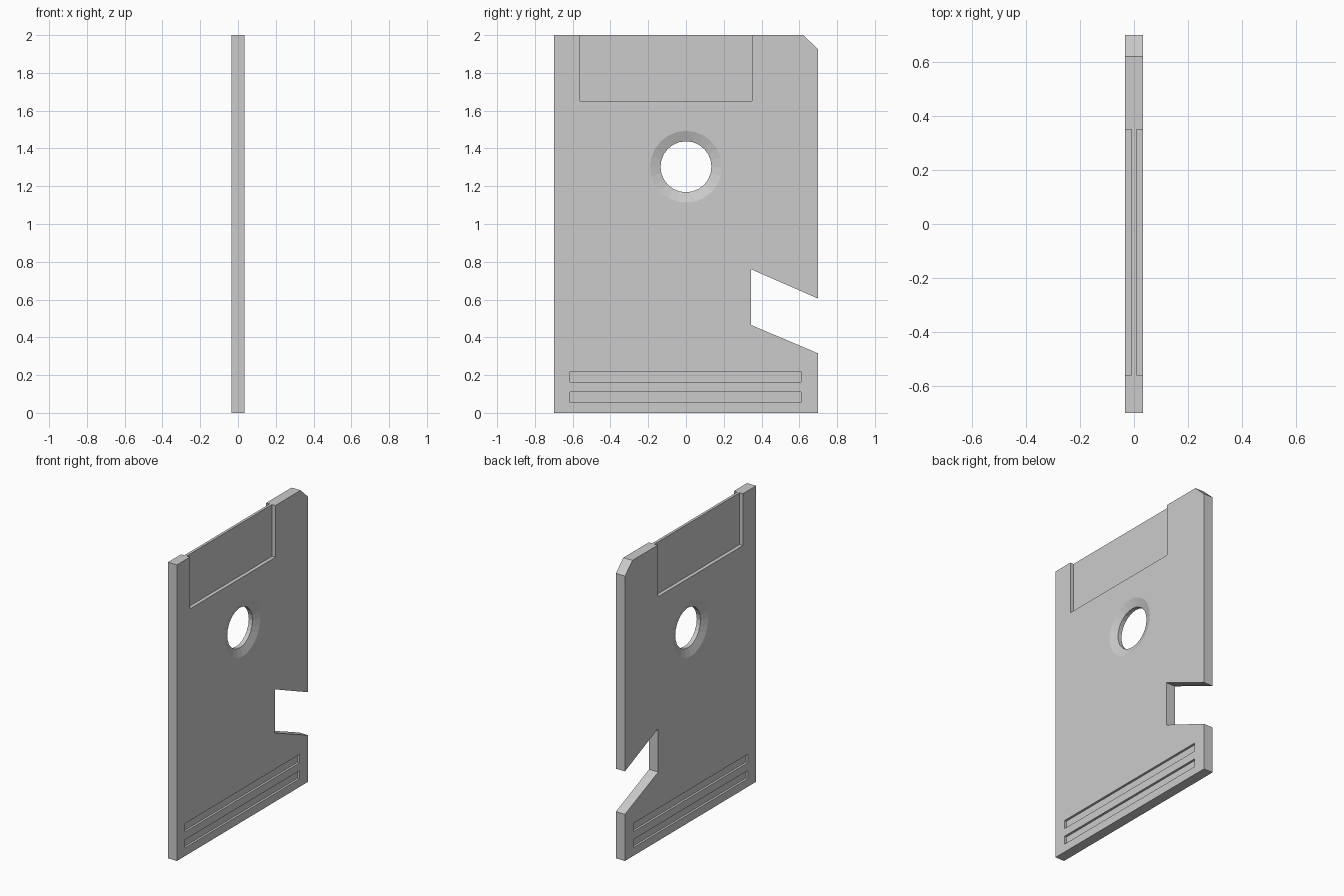
import bpy, bmesh, math

if "Cube" in bpy.data.objects:
    bpy.data.objects.remove(bpy.data.objects["Cube"])

T = 0.034      # half thickness of the plate


def make_object(name, bm):
    bmesh.ops.recalc_face_normals(bm, faces=bm.faces)
    mesh = bpy.data.meshes.new(name)
    bm.to_mesh(mesh)
    bm.free()
    ob = bpy.data.objects.new(name, mesh)
    bpy.context.collection.objects.link(ob)
    return ob


def loft(name, rings):
    """Closed solid through equal-sized rings of points."""
    bm = bmesh.new()
    loops = [[bm.verts.new(p) for p in ring] for ring in rings]
    n = len(loops[0])
    for a, b in zip(loops, loops[1:]):
        for i in range(n):
            j = (i + 1) % n
            bm.faces.new((a[i], a[j], b[j], b[i]))
    bm.faces.new(loops[0])
    bm.faces.new(loops[-1])
    return make_object(name, bm)


def extrude_x(name, outline, x0, x1):
    return loft(name, [[(x, y, z) for y, z in outline] for x in (x0, x1)])


def rect(y0, y1, z0, z1):
    return [(y0, z0), (y1, z0), (y1, z1), (y0, z1)]


# Main plate: clipped top corner and slanted side notch
plate = extrude_x("plate", [
    (-0.7, 0), (0.7, 0), (0.7, 0.315), (0.345, 0.465), (0.345, 0.76),
    (0.7, 0.605), (0.7, 1.925), (0.62, 2), (-0.7, 2)], -T, T)

# Label recess and two grip slots, on both faces
cutters = []
for s in (-1, 1):
    for name, outline, floor in (
            ("recess_cutter", rect(-0.56, 0.35, 1.65, 2.1), 0.009),
            ("upper_slot_cutter", rect(-0.615, 0.61, 0.163, 0.22), 0.019),
            ("lower_slot_cutter", rect(-0.615, 0.61, 0.055, 0.11), 0.019)):
        cutters.append(extrude_x(name, outline, s * floor, s * 0.1))

# Centre hole, countersunk from both faces
rings = []
for x, r in ((-0.044, 0.2175), (-0.014, 0.135), (0.014, 0.135), (0.044, 0.2175)):
    rings.append([(x, r * math.sin(math.tau * i / 24),
                   1.303 + r * math.cos(math.tau * i / 24)) for i in range(24)])
cutters.append(loft("hole_cutter", rings))

# Cut everything out of the plate
bpy.context.view_layer.objects.active = plate
for cutter in cutters:
    cutter.hide_render = True
    mod = plate.modifiers.new("cut", 'BOOLEAN')
    mod.operation = 'DIFFERENCE'
    mod.solver = 'EXACT'
    mod.object = cutter
    bpy.ops.object.modifier_apply(modifier=mod.name)
    bpy.data.objects.remove(cutter)
